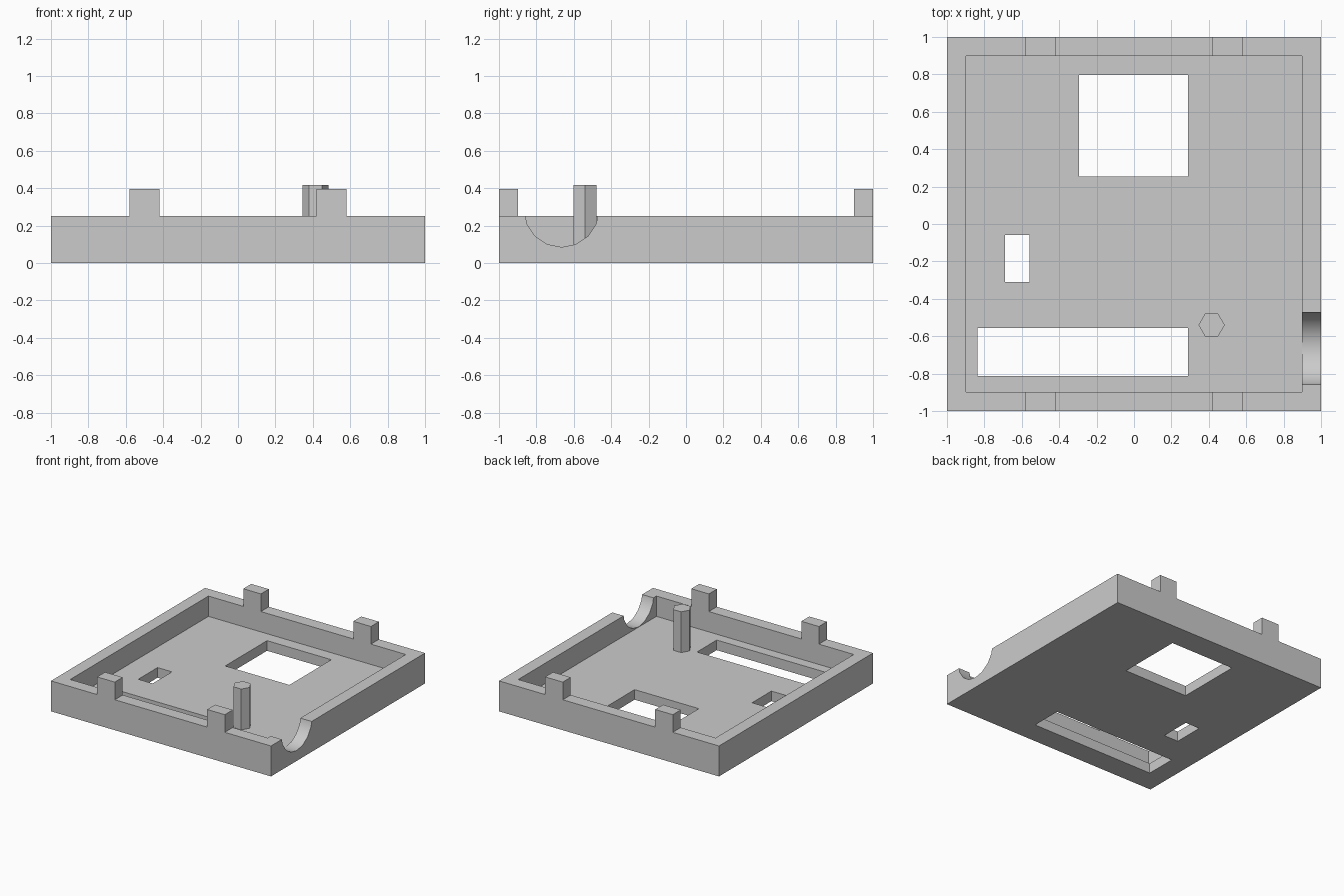
import bpy
from math import pi

cube = bpy.data.objects.get("Cube")
if cube:
    bpy.data.objects.remove(cube, do_unlink=True)

grey = bpy.data.materials.new("light grey plastic")
grey.use_nodes = True
COLOUR = (0.6, 0.6, 0.6, 1)
grey.diffuse_color = COLOUR
grey.node_tree.nodes["Principled BSDF"].inputs["Base Color"].default_value = COLOUR

FLOOR, RIM, TAB_TOP, PEG_TOP = 0.083, 0.25, 0.395, 0.418
INNER = 0.897


def finish(name):
    ob = bpy.context.object
    ob.name = ob.data.name = name
    ob.data.materials.append(grey)
    bpy.ops.object.transform_apply(location=False, rotation=True, scale=True)
    return ob


def box(name, x0, x1, y0, y1, z0, z1):
    bpy.ops.mesh.primitive_cube_add(
        size=1, location=((x0 + x1) / 2, (y0 + y1) / 2, (z0 + z1) / 2))
    bpy.context.object.scale = (x1 - x0, y1 - y0, z1 - z0)
    return finish(name)


def cut(target, cutter):
    mod = target.modifiers.new("cut", "BOOLEAN")
    mod.operation = "DIFFERENCE"
    mod.solver = "EXACT"
    mod.object = cutter
    bpy.ops.object.select_all(action="DESELECT")
    target.select_set(True)
    bpy.context.view_layer.objects.active = target
    bpy.ops.object.modifier_apply(modifier=mod.name)
    bpy.data.objects.remove(cutter, do_unlink=True)


# Shallow tray with a hollow inside
tray = box("tray", -1, 1, -1, 1, 0, RIM)
cut(tray, box("cavity", -INNER, INNER, -INNER, INNER, FLOOR, 1))

# Rectangular windows through the floor
for name, x0, x1, y0, y1 in (
    ("square_window", -0.294, 0.29, 0.253, 0.797),
    ("small_window", -0.69, -0.559, -0.31, -0.059),
    ("long_window", -0.837, 0.29, -0.813, -0.556),
):
    cut(tray, box(name, x0, x1, y0, y1, -0.1, 0.2))

# Round cable notch in the left wall
bpy.ops.mesh.primitive_cylinder_add(
    vertices=16, radius=0.2, depth=0.3, location=(1, -0.665, 0.285),
    rotation=(0, pi / 2, 0))
cut(tray, finish("cable_notch"))
bpy.ops.object.shade_smooth_by_angle(angle=pi / 6)

# Snap tabs on the front and back rims
for end, y0, y1 in (("front", -1, -INNER), ("back", INNER, 1)):
    for side, x in (("right", -0.5), ("left", 0.5)):
        box(f"{end}_{side}_tab", x - 0.08, x + 0.08, y0, y1, RIM, TAB_TOP)

# Hexagonal support peg with corners pointing sideways
bpy.ops.mesh.primitive_cylinder_add(
    vertices=6, radius=0.07, depth=PEG_TOP - FLOOR,
    location=(0.415, -0.54, (PEG_TOP + FLOOR) / 2), rotation=(0, 0, pi / 2))
finish("support_peg")
